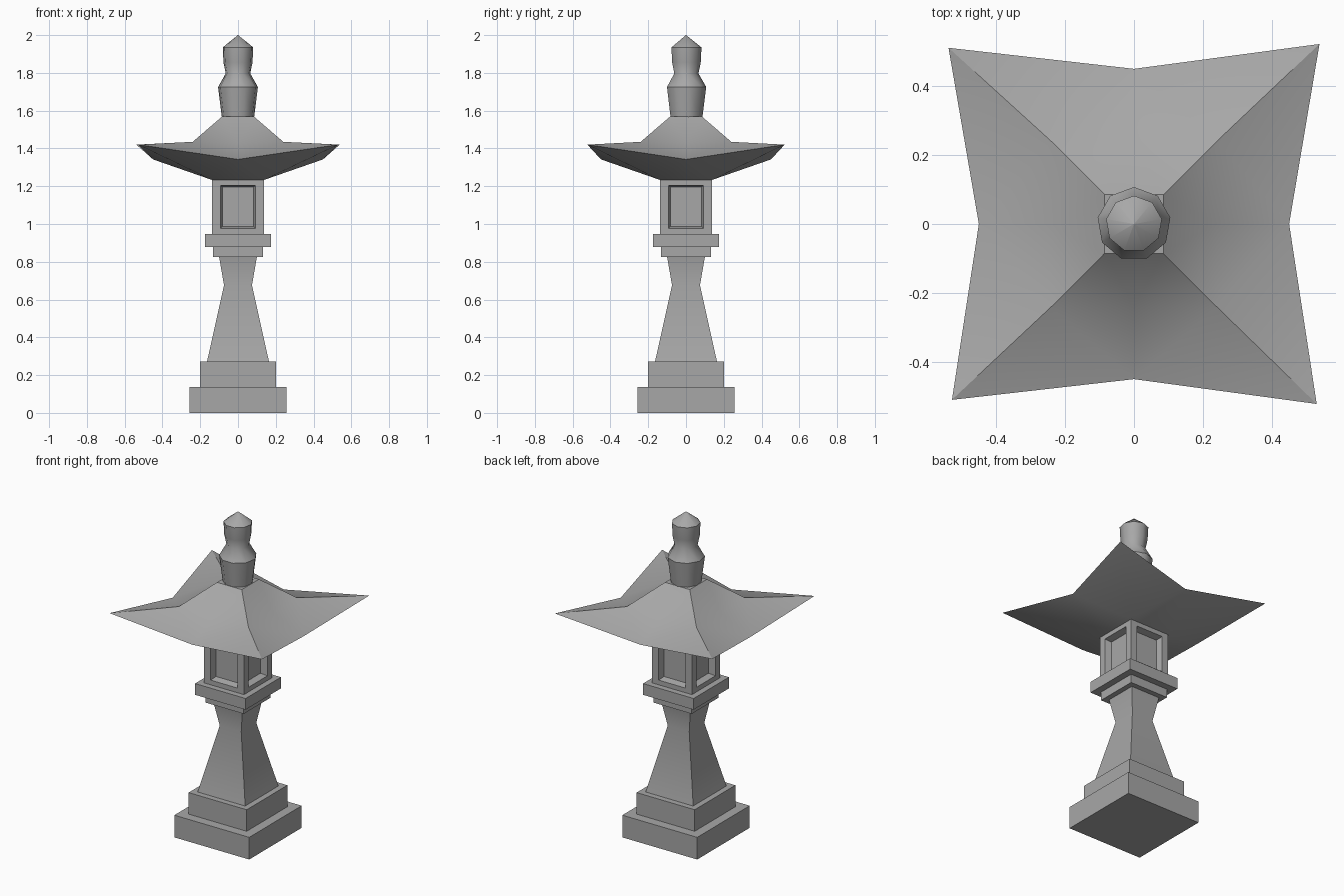
import bpy, bmesh
from math import sin, cos, pi, radians

if "Cube" in bpy.data.objects:
    bpy.data.objects.remove(bpy.data.objects["Cube"])

stone = bpy.data.materials.new("stone")
stone.diffuse_color = (0.39, 0.39, 0.39, 1)
stone.use_nodes = True
stone.node_tree.nodes["Principled BSDF"].inputs["Base Color"].default_value = stone.diffuse_color


def finish(name, bm, smooth=None):
    bmesh.ops.recalc_face_normals(bm, faces=bm.faces)
    me = bpy.data.meshes.new(name)
    bm.to_mesh(me)
    bm.free()
    me.materials.append(stone)
    ob = bpy.data.objects.new(name, me)
    bpy.context.collection.objects.link(ob)
    if smooth:
        bpy.ops.object.select_all(action='DESELECT')
        ob.select_set(True)
        bpy.context.view_layer.objects.active = ob
        bpy.ops.object.shade_smooth_by_angle(angle=radians(smooth))
    return ob


def loft(rings):
    """Skin a stack of equal-length point rings and cap both ends."""
    bm = bmesh.new()
    loops = [[bm.verts.new(p) for p in r] for r in rings]
    n = len(loops[0])
    for a, b in zip(loops, loops[1:]):
        for i in range(n):
            j = (i + 1) % n
            bm.faces.new((a[i], a[j], b[j], b[i]))
    bm.faces.new(loops[0])
    bm.faces.new(loops[-1])
    return bm


def corners(h):
    return [(-h, -h), (h, -h), (h, h), (-h, h)]


def square(h, z):
    return [(x, y, z) for x, y in corners(h)]


def square_mid(pts, zc, m, zm):
    """Square ring with a middle point on each side."""
    out = []
    for c, d in zip(pts, [(0, -m), (m, 0), (0, m), (-m, 0)]):
        out += [(*c, zc), (*d, zm)]
    return out


# Square stepped slabs and the waisted post
for name, prof in {
    "base_lower": [(0.258, 0), (0.258, 0.138)],
    "base_upper": [(0.2, 0.138), (0.2, 0.272)],
    "post": [(0.164, 0.272), (0.074, 0.676), (0.1, 0.825)],
    "collar": [(0.132, 0.825), (0.132, 0.878)],
    "platform": [(0.174, 0.878), (0.174, 0.948)],
}.items():
    finish(name, loft([square(h, z) for h, z in prof]), 40)

# Light box with a recessed window on each side
bm = loft([square(0.137, 0.948), square(0.137, 1.233)])
bmesh.ops.recalc_face_normals(bm, faces=bm.faces)
sides = [f for f in bm.faces if abs(f.normal.z) < 0.5]
bmesh.ops.inset_individual(bm, faces=sides, thickness=0.044, use_even_offset=True)
for f in sides:
    mid = f.calc_center_median().z
    for v in f.verts:
        v.co.z = 1.205 if v.co.z > mid else 0.977
bmesh.ops.inset_individual(bm, faces=sides, thickness=0.01, depth=-0.04,
                           use_even_offset=True)
finish("light_box", bm)

# Flared roof with upswept, slightly uneven corners
tips = [(-0.528, -0.51), (0.53, -0.522), (0.538, 0.522), (-0.538, 0.511)]
bm = loft([
    square_mid(corners(0.137), 1.233, 0.137, 1.233),
    square_mid(tips, 1.42, 0.45, 1.342),
    square_mid(corners(0.24), 1.435, 0.24, 1.43),
    square_mid(corners(0.085), 1.568, 0.085, 1.568),
])
bmesh.ops.triangulate(bm, faces=bm.faces, quad_method='SHORT_EDGE')
finish("roof", bm, 32)

# Nine-sided finial: lower bell and upper bud, split at the crisp rims
for name, prof in {
    "finial_bell": [(0.087, 1.565), (0.107, 1.725)],
    "finial_bud": [(0.107, 1.725), (0.066, 1.797), (0.078, 1.855),
                   (0.082, 1.935), (0.0005, 2.0)],
}.items():
    finish(name, loft([
        [(r * sin(2 * pi * i / 9), r * cos(2 * pi * i / 9), z)
         for i in range(9)] for r, z in prof]), 45)
